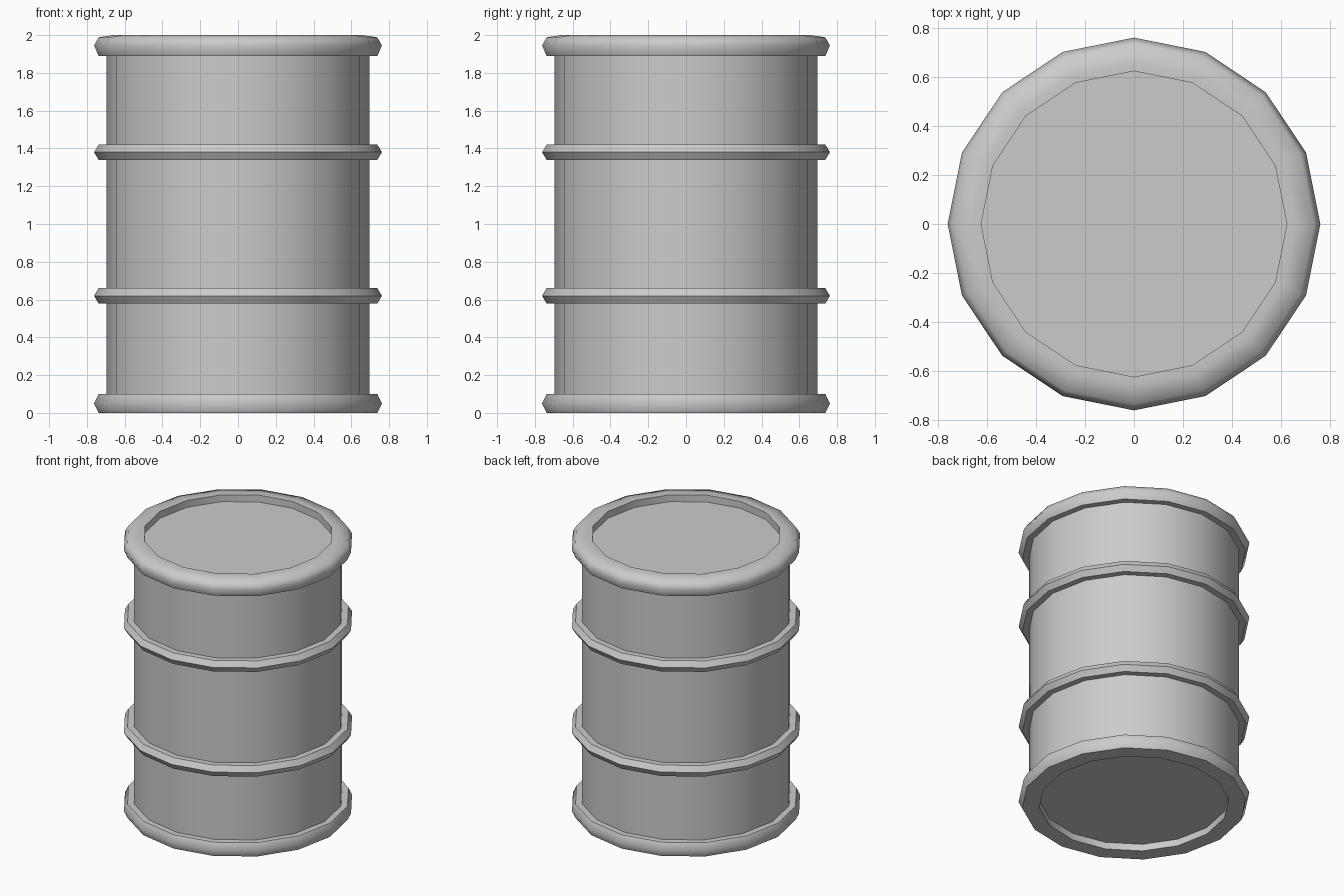
import bpy, bmesh, math

if "Cube" in bpy.data.objects:
    bpy.data.objects.remove(bpy.data.objects["Cube"])

SIDES = 16
BODY_R, LIP_R, EDGE_R, RIM_R = 0.695, 0.625, 0.738, 0.762


def hoop(z, half):
    """Raised band wrapped round the wall, listed from bottom to top."""
    return [(BODY_R, z - half), (EDGE_R, z - half), (RIM_R, z),
            (EDGE_R, z + half), (BODY_R, z + half)]


def lathe(name, profile):
    """Turn a bottom-to-top (radius, z) profile and cap both ends."""
    bm = bmesh.new()
    rings = []
    for r, z in profile:
        rings.append([bm.verts.new((r * math.cos(2 * math.pi * i / SIDES),
                                    r * math.sin(2 * math.pi * i / SIDES), z))
                      for i in range(SIDES)])
    for a, b in zip(rings, rings[1:]):
        for i in range(SIDES):
            j = (i + 1) % SIDES
            bm.faces.new((a[i], a[j], b[j], b[i]))
    bm.faces.new(rings[0][::-1])
    bm.faces.new(rings[-1])
    bmesh.ops.recalc_face_normals(bm, faces=bm.faces)
    mesh = bpy.data.meshes.new(name)
    bm.to_mesh(mesh)
    bm.free()
    obj = bpy.data.objects.new(name, mesh)
    bpy.context.collection.objects.link(obj)
    bpy.context.view_layer.objects.active = obj
    obj.select_set(True)
    bpy.ops.object.shade_smooth_by_angle(angle=math.radians(58))
    obj.select_set(False)
    return obj


# Recessed base and bottom rim
profile = [(LIP_R, 0.05), (LIP_R, 0.0), (EDGE_R, 0.0), (RIM_R, 0.05),
           (EDGE_R, 0.10), (BODY_R, 0.10)]
# Two hoops round the wall
for z in (0.62, 1.38):
    profile += hoop(z, 0.04)
# Rounded top rim and recessed lid
profile += [(BODY_R, 1.89), (EDGE_R, 1.89), (RIM_R, 1.945), (EDGE_R, 1.988),
            (0.66, 2.0), (LIP_R, 2.0), (LIP_R, 1.95)]

lathe("barrel_shell", profile)
